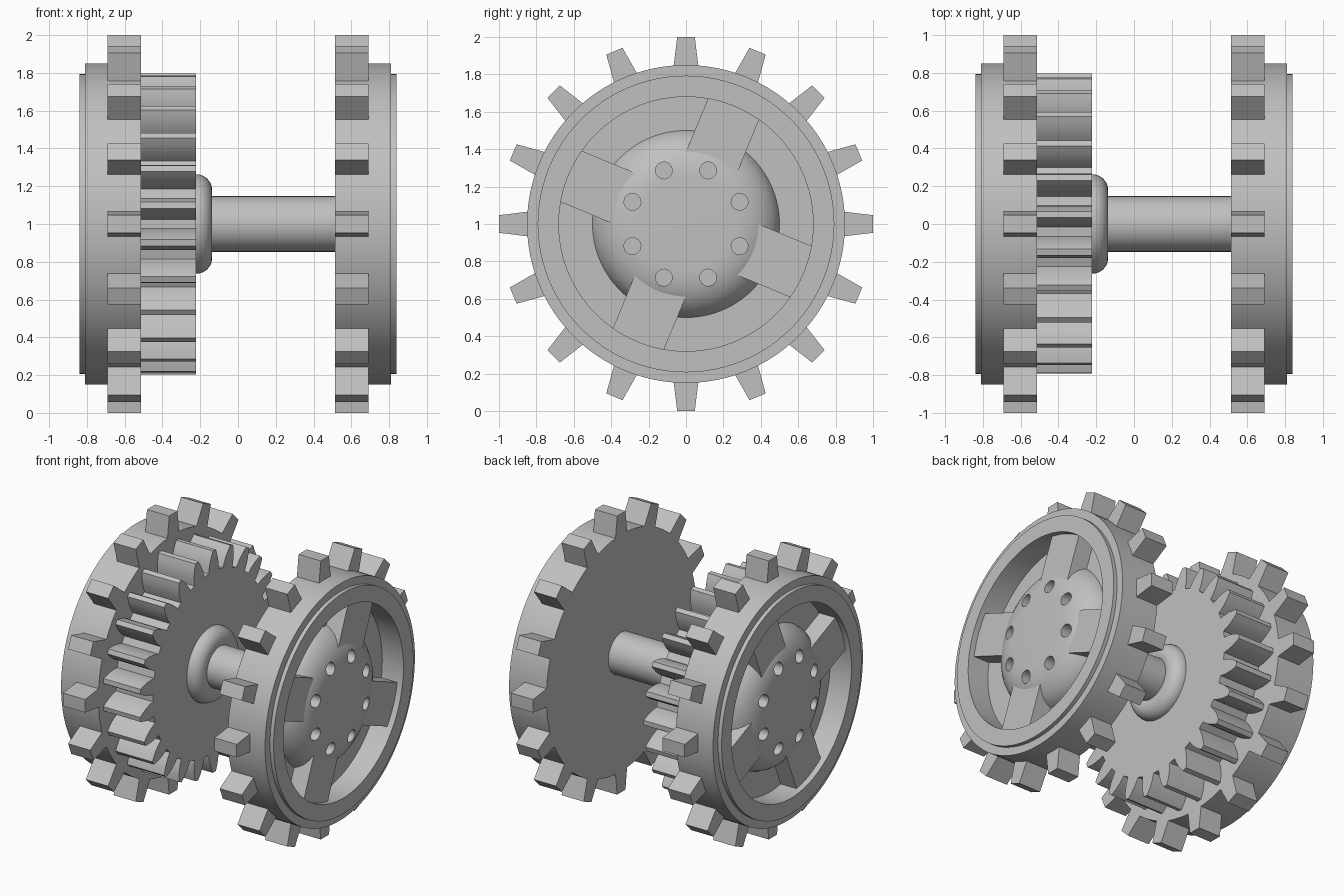
import bpy, bmesh
from math import sin, cos, pi, radians
from mathutils import Vector, Matrix

cube = bpy.data.objects.get("Cube")
if cube:
    bpy.data.objects.remove(cube, do_unlink=True)

grey = bpy.data.materials.new("plain_grey")
grey.use_nodes = True
grey.diffuse_color = (0.53, 0.53, 0.53, 1)
grey.node_tree.nodes["Principled BSDF"].inputs["Base Color"].default_value = (0.53, 0.53, 0.53, 1)

AXIS_Z = 1.0


def finish(name, bm):
    """Turn a bmesh built around the x axis into an object at axle height."""
    bmesh.ops.recalc_face_normals(bm, faces=bm.faces)
    mesh = bpy.data.meshes.new(name)
    bm.to_mesh(mesh)
    bm.free()
    mesh.materials.append(grey)
    ob = bpy.data.objects.new(name, mesh)
    ob.location.z = AXIS_Z
    bpy.context.collection.objects.link(ob)
    return ob


def smooth(ob):
    bpy.ops.object.select_all(action='DESELECT')
    ob.select_set(True)
    bpy.context.view_layer.objects.active = ob
    bpy.ops.object.shade_smooth_by_angle(angle=radians(30))


def lathe(name, profile, steps=96):
    """Spin (x, radius) points around the x axis."""
    bm = bmesh.new()
    vs = [bm.verts.new((x, 0, r)) for x, r in profile]
    es = [bm.edges.new(pair) for pair in zip(vs, vs[1:])]
    bmesh.ops.spin(bm, geom=vs + es, cent=(0, 0, 0), axis=(1, 0, 0),
                   angle=2 * pi, steps=steps, use_merge=True)
    bmesh.ops.remove_doubles(bm, verts=bm.verts, dist=1e-5)
    return finish(name, bm)


def add_prism(bm, outline, x0, x1, angle=0):
    """Extrude a (y, z) outline along x, turned by angle from the top towards +y."""
    turn = Matrix.Rotation(-angle, 3, 'X')
    ends = [[bm.verts.new(turn @ Vector((x, y, z))) for y, z in outline] for x in (x0, x1)]
    bm.faces.new(ends[0])
    bm.faces.new(ends[1])
    n = len(outline)
    for i in range(n):
        j = (i + 1) % n
        bm.faces.new((ends[0][i], ends[0][j], ends[1][j], ends[1][i]))


def trapezoid(r0, half0, r1, half1):
    return [(-half0, r0), (half0, r0), (half1, r1), (-half1, r1)]


def ring_of_prisms(name, count, start, outline, x0, x1):
    bm = bmesh.new()
    for i in range(count):
        add_prism(bm, outline, x0, x1, start + i * 2 * pi / count)
    return finish(name, bm)


# Wheel section: flat back, rim, raised lip, recess, domed hub
wheel_profile = [(0.514, 0), (0.514, 0.85), (0.81, 0.85), (0.81, 0.793), (0.838, 0.793),
                 (0.838, 0.68), (0.67, 0.68), (0.67, 0.5), (0.70, 0.49), (0.738, 0.465),
                 (0.771, 0.43), (0.795, 0.39), (0.811, 0.35), (0.822, 0.3), (0.825, 0.25), (0.825, 0)]

for side, sign in (("left", 1), ("right", -1)):
    wheel = lathe(side + "_wheel", [(sign * x, r) for x, r in wheel_profile])

    # Bolt holes cut into the hub
    hole = [(0.045 * cos(a * pi / 10), 0.31 + 0.045 * sin(a * pi / 10)) for a in range(20)]
    cutter = ring_of_prisms("hole_cutter", 8, pi / 8, hole, sign * 0.73, sign * 0.9)
    cutter.hide_render = True
    mod = wheel.modifiers.new("holes", 'BOOLEAN')
    mod.operation = 'DIFFERENCE'
    mod.solver = 'EXACT'
    mod.object = cutter
    bpy.context.view_layer.objects.active = wheel
    bpy.ops.object.modifier_apply(modifier=mod.name)
    bpy.data.objects.remove(cutter, do_unlink=True)
    smooth(wheel)

    # Spokes bridging hub and rim, and sprocket teeth around the rim
    ring_of_prisms(side + "_spokes", 4, pi / 8, trapezoid(0.36, 0.148, 0.68, 0.148),
                   sign * 0.65, sign * 0.796)
    ring_of_prisms(side + "_sprocket_teeth", 16, 0, trapezoid(0.83, 0.068, 1.0, 0.047),
                   sign * 0.514, sign * 0.69)

# Drive gear with curved tooth flanks, one tooth pointing straight back
TEETH = 25
flank = [(0.65, 5.0), (0.69, 4.4), (0.73, 3.5), (0.765, 2.4), (0.797, 1.2)]
tooth = [(r, -a) for r, a in flank] + [(r, a) for r, a in reversed(flank)]
outline = []
for i in range(TEETH):
    for r, a in tooth:
        t = pi / 2 + 2 * pi * i / TEETH + radians(a)
        outline.append((r * sin(t), r * cos(t)))
bm = bmesh.new()
add_prism(bm, outline, -0.515, -0.222)
smooth(finish("drive_gear", bm))

# Rounded collar on the gear face
collar = [(-0.22 + 0.083 * sin(a), 0.18 + 0.083 * cos(a)) for a in (k * pi / 20 for k in range(21))]
smooth(lathe("collar", [(-0.23, 0.263)] + collar + [(-0.23, 0.097), (-0.23, 0.263)], 64))

# Axle between the wheels
smooth(lathe("axle", [(-0.53, 0), (-0.53, 0.147), (0.53, 0.147), (0.53, 0)], 64))
